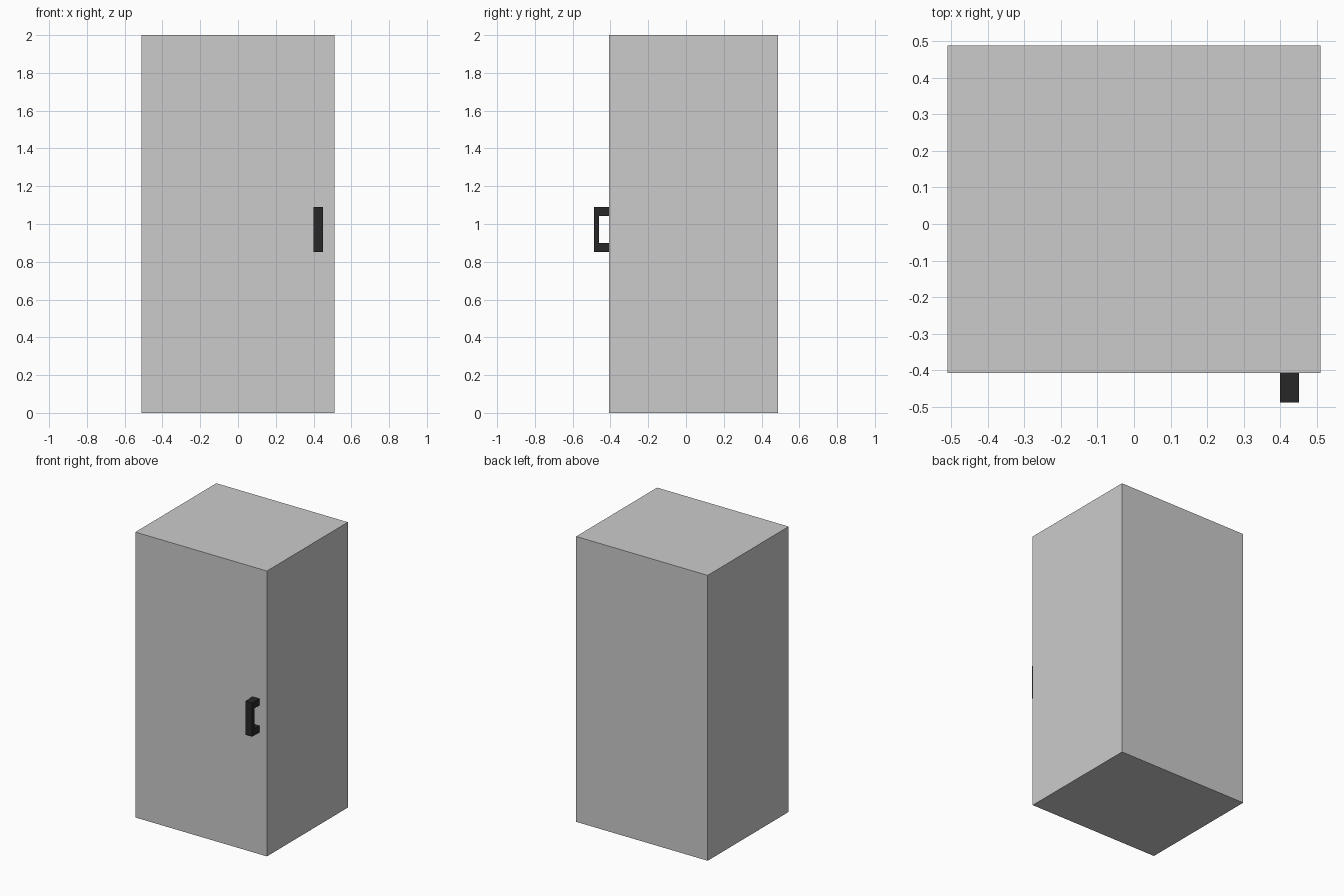
import bpy, bmesh

if "Cube" in bpy.data.objects:
    bpy.data.objects.remove(bpy.data.objects["Cube"])


def extrude_x(name, profile, x0, x1):
    """Extrude a closed (y, z) profile from x0 to x1."""
    bm = bmesh.new()
    face = bm.faces.new([bm.verts.new((x0, y, z)) for y, z in profile])
    ext = bmesh.ops.extrude_face_region(bm, geom=[face])
    verts = [g for g in ext["geom"] if isinstance(g, bmesh.types.BMVert)]
    bmesh.ops.translate(bm, verts=verts, vec=(x1 - x0, 0, 0))
    bmesh.ops.recalc_face_normals(bm, faces=bm.faces)
    mesh = bpy.data.meshes.new(name)
    bm.to_mesh(mesh)
    bm.free()
    obj = bpy.data.objects.new(name, mesh)
    bpy.context.collection.objects.link(obj)
    return obj


# Cabinet body: plain box
FRONT, BACK = -0.408, 0.488
extrude_x("cabinet_body", [(FRONT, 0), (BACK, 0), (BACK, 2), (FRONT, 2)], -0.51, 0.51)

# Door handle: C-shaped pull on the right of the front
OUT, GRIP = -0.488, -0.46
handle = extrude_x("door_handle", [
    (FRONT, 0.853), (OUT, 0.853), (OUT, 1.09), (FRONT, 1.09),
    (FRONT, 1.043), (GRIP, 1.043), (GRIP, 0.90), (FRONT, 0.90)], 0.399, 0.451)

# Dark handle finish
dark = bpy.data.materials.new("dark_handle")
dark.diffuse_color = (0.02, 0.02, 0.02, 1)
dark.use_nodes = True
dark.node_tree.nodes["Principled BSDF"].inputs["Base Color"].default_value = dark.diffuse_color
handle.data.materials.append(dark)
